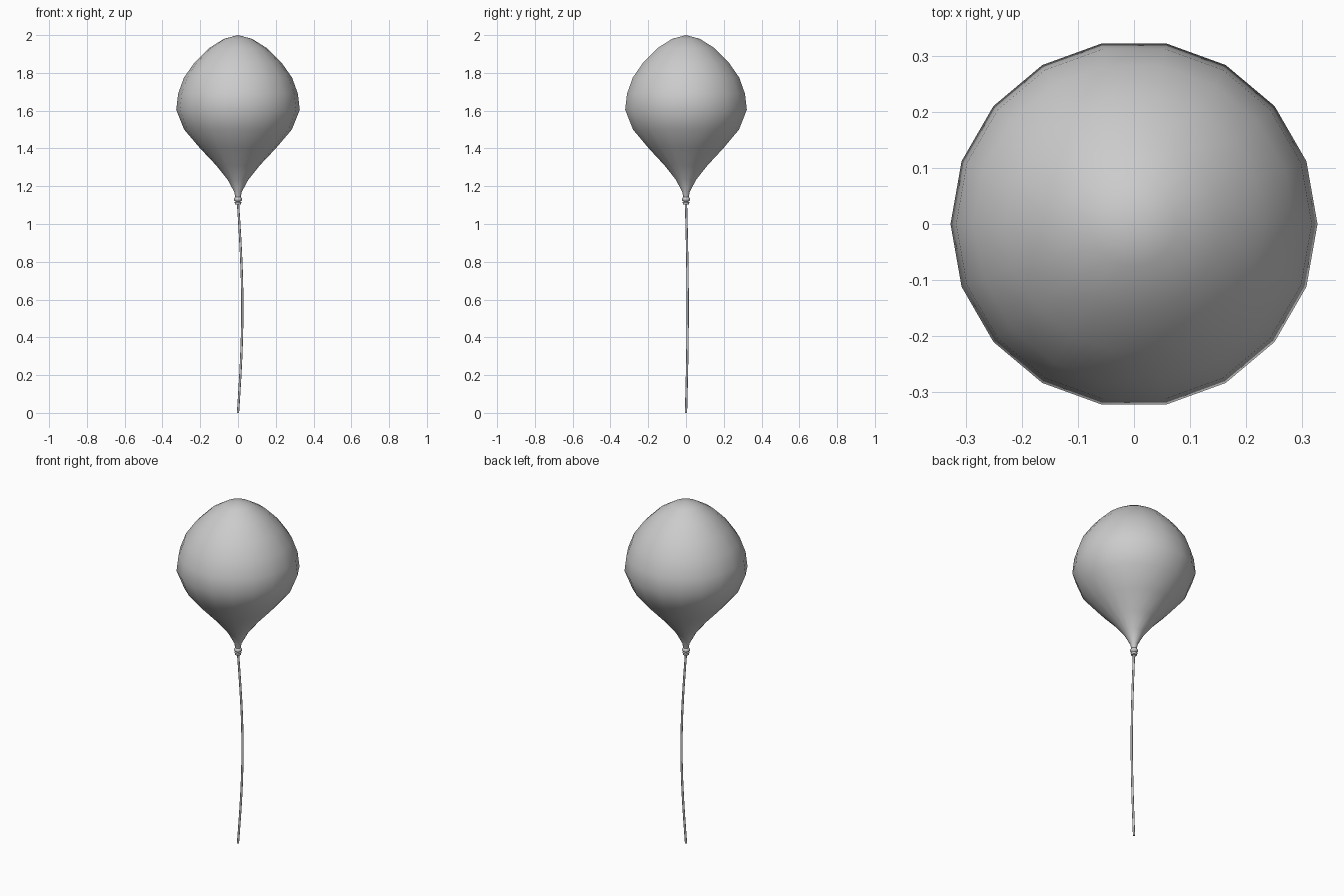
import bpy, bmesh
from math import radians, sin, cos, pi, tau
from mathutils import Vector

cube = bpy.data.objects.get("Cube")
if cube:
    bpy.data.objects.remove(cube, do_unlink=True)

grey = bpy.data.materials.new("light grey")
grey.use_nodes = True
colour = (0.6, 0.6, 0.6, 1)
grey.diffuse_color = colour
grey.node_tree.nodes["Principled BSDF"].inputs["Base Color"].default_value = colour


def loft(name, rings, sides, angle):
    """Skin a stack of horizontal circles given as (centre, radius); zero radius closes to a point."""
    bm = bmesh.new()
    loops = []
    for centre, r in rings:
        c = Vector(centre)
        if r == 0:
            loops.append([bm.verts.new(c)] * sides)
        else:
            loops.append([bm.verts.new(c + Vector((r * cos(tau * i / sides), r * sin(tau * i / sides), 0)))
                          for i in range(sides)])
    for low, high in zip(loops, loops[1:]):
        for i in range(sides):
            j = (i + 1) % sides
            corners = list(dict.fromkeys((low[i], low[j], high[j], high[i])))
            bm.faces.new(corners)
    # Cap open ends
    for end in (loops[0], loops[-1]):
        if end[0] is not end[1]:
            bm.faces.new(end)
    bmesh.ops.recalc_face_normals(bm, faces=bm.faces)
    mesh = bpy.data.meshes.new(name)
    bm.to_mesh(mesh)
    bm.free()
    mesh.materials.append(grey)
    obj = bpy.data.objects.new(name, mesh)
    bpy.context.collection.objects.link(obj)
    bpy.ops.object.select_all(action='DESELECT')
    obj.select_set(True)
    bpy.context.view_layer.objects.active = obj
    bpy.ops.object.shade_smooth_by_angle(angle=radians(angle))
    return obj


# Balloon: teardrop profile as (radius, height)
balloon = [(0.012, 1.13), (0.02, 1.17), (0.055, 1.235), (0.115, 1.31), (0.2, 1.4), (0.285, 1.5),
           (0.327, 1.605), (0.317, 1.69), (0.286, 1.775), (0.23, 1.855),
           (0.155, 1.93), (0.075, 1.98), (0, 2.0)]
loft("balloon", [((0, 0, z), r) for r, z in balloon], 18, 60)

# Knot: rolled ring and small flared lip under the neck
knot = [(0.016, 1.103), (0.018, 1.115), (0.012, 1.119), (0.02, 1.125), (0.022, 1.134), (0.012, 1.146)]
loft("knot", [((0, 0, z), r) for r, z in knot], 12, 60)

# String: thin tube with a gentle sideways bow
steps = 12
path = []
for i in range(steps + 1):
    t = i / steps
    bow = sin(pi * t)
    path.append(((0.023 * bow, 0.009 * bow, 1.11 * t), 0.006))
loft("string", path, 8, 60)
